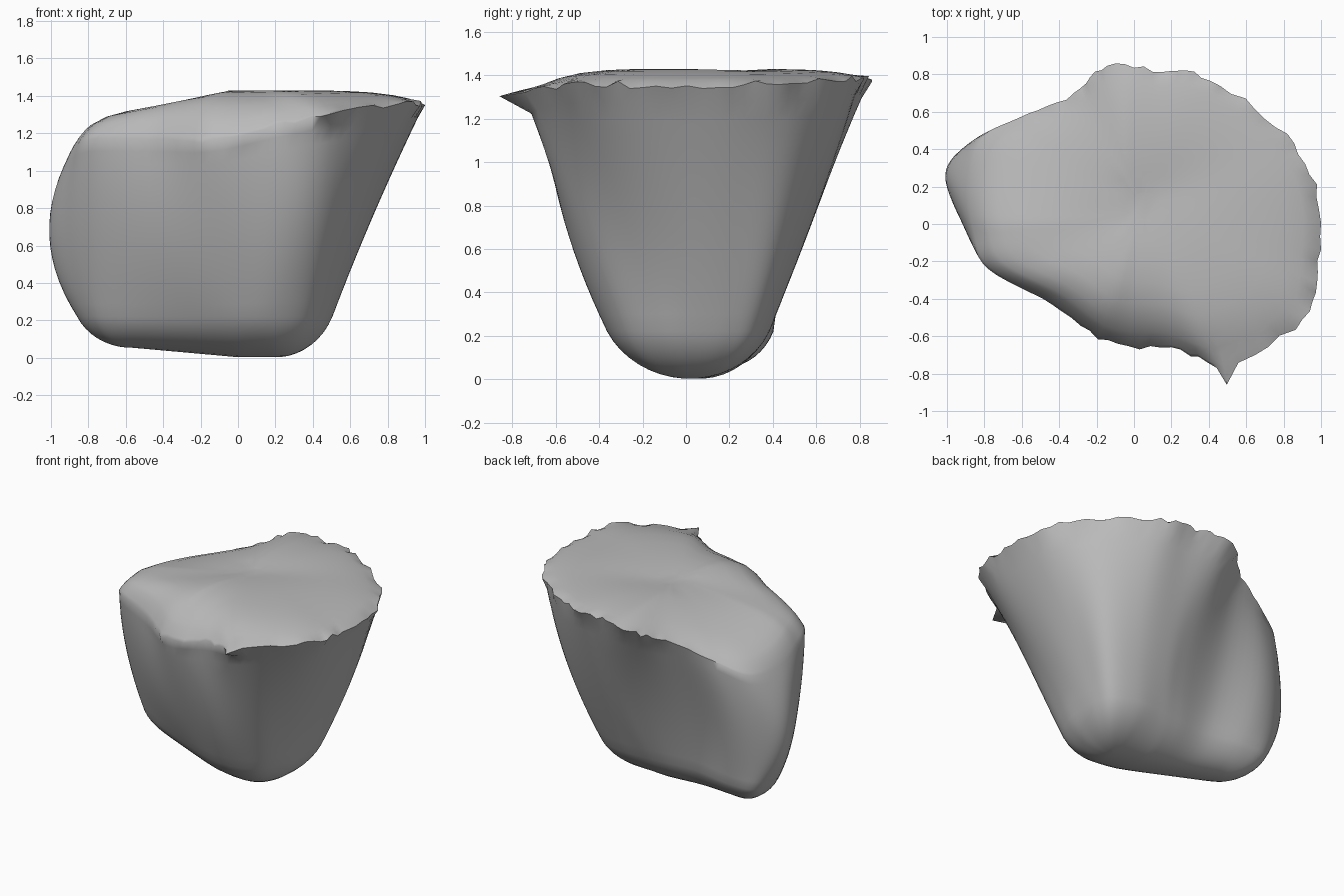
import bpy
import bmesh
import math
import random
from mathutils import Vector

random.seed(4)
if "Cube" in bpy.data.objects:
    bpy.data.objects.remove(bpy.data.objects["Cube"])

# Matching outline points of the rock at three levels, counter-clockwise from the left end
FOOT_Z, WAIST_Z = 0.22, 0.8
FOOT = [(-.86, .24), (-.81, .08), (-.68, -.04), (-.3, -.22), (0, -.34), (.2, -.36),
        (.37, -.29), (.47, -.12), (.5, .04), (.5, .2), (.45, .32), (.28, .38),
        (.08, .38), (-.08, .37), (-.32, .35), (-.62, .4), (-.81, .38)]
WAIST = [(-1, .25), (-.93, .03), (-.78, -.17), (-.4, -.4), (-.1, -.54), (.22, -.58),
         (.46, -.52), (.64, -.3), (.73, -.04), (.73, .22), (.65, .45), (.42, .58),
         (.18, .61), (-.02, .59), (-.35, .5), (-.7, .5), (-.91, .41)]
RIM = [(-.9, .21, 1.08), (-.87, -.04, 1.13), (-.78, -.24, 1.17), (-.43, -.43, 1.17),
       (-.14, -.63, 1.17), (.2, -.66, 1.25), (.5, -.74, 1.31), (.9, -.51, 1.36),
       (.99, -.2, 1.36), (.97, .21, 1.36), (.76, .52, 1.37), (.41, .77, 1.39),
       (.15, .81, 1.39), (-.14, .84, 1.37), (-.32, .69, 1.3), (-.61, .57, 1.18),
       (-.83, .45, 1.08)]
STEPS = 6


def smooth_loop(points):
    """Closed spline through the points."""
    count, loop = len(points), []
    for i in range(count):
        a, b, c, d = (Vector(points[(i + k) % count]) for k in (-1, 0, 1, 2))
        for s in range(STEPS):
            t = s / STEPS
            loop.append(b + (c - a) * t / 2
                        + (a * 2 - b * 5 + c * 4 - d) * t * t / 2
                        + (b * 3 - a - c * 3 + d) * t ** 3 / 2)
    return loop


def keel(p):
    """Nearest point on the slanting underside ridge."""
    x = min(max(p.x, -.57), .2)
    return Vector((x, .06 - .2 * x, .002 + .09 * max(0, -x)))


def crown(x, y):
    """Height of the upper surface, falling to the left and back, with a shallow valley."""
    valley = math.exp(-((y - .1 - .4 * x) / .18) ** 2 - (x / .4) ** 2)
    left = max(0, -x - .05)
    return 1.43 - left * (.2 + .3 * max(0, y)) - .02 * valley


def roughness(p):
    """Zero on the worn left end, one along the broken rim."""
    return min(1, max(0, (p.x + .6) * 2))


foot = [Vector((p.x, p.y, FOOT_Z)) for p in smooth_loop(FOOT)]
waist = [Vector((p.x, p.y, WAIST_Z)) for p in smooth_loop(WAIST)]
rim = smooth_loop(RIM)
rings = []

# Rounded underside, leaning in from the sides
START = math.radians(24)
for step in range(8):
    angle = START + math.radians(62) * (1 - step / 8)
    inset = math.cos(angle) / math.cos(START)
    drop = (math.sin(angle) - math.sin(START)) / (1 - math.sin(START))
    ring = []
    for p in foot:
        k = keel(p)
        q = k + (p - k) * inset
        q.z = FOOT_Z - (FOOT_Z - k.z) * drop
        ring.append(q)
    rings.append(ring)

# Flaring sides
LEVELS = 14
for step in range(LEVELS):
    t = step / LEVELS
    ring = []
    for a, b, c in zip(foot, waist, rim):
        z = FOOT_Z + (c.z - FOOT_Z) * t
        wa = (z - b.z) * (z - c.z) / ((a.z - b.z) * (a.z - c.z))
        wb = (z - a.z) * (z - c.z) / ((b.z - a.z) * (b.z - c.z))
        wc = (z - a.z) * (z - b.z) / ((c.z - a.z) * (c.z - b.z))
        ring.append(a * wa + b * wb + c * wc)
    rings.append(ring)

# Ragged rim with one spike at the front
ragged = []
for i, p in enumerate(rim):
    rough = roughness(p)
    out = Vector((p.x, p.y, 0)).normalized()
    q = p + out * random.uniform(-.012, .018) * rough
    q.z += random.uniform(-.022, .012) * rough
    q.y -= {0: .125, 1: .03}.get(abs(i - 6 * STEPS), 0)
    q.x = min(q.x, 1)
    ragged.append(q)
rings.append(ragged)

# Gently domed top, rounding over the left end
centre = Vector((.05, .1, 0))
for s in (.985, .96, .93, .9, .82, .7, .55, .4, .25, .1):
    ring = []
    for p, r in zip(rim, ragged):
        edge = r.lerp(p, min(1, (1 - s) * 12))
        q = centre + (edge - centre) * s
        lift = 1 - s ** (14 - 9 * roughness(p))
        q.z = edge.z * (1 - lift) + crown(q.x, q.y) * lift
        ring.append(q)
    rings.append(ring)

# Skin the rings
bm = bmesh.new()
loops = [[bm.verts.new(p) for p in ring] for ring in rings]
size = len(rim)
for low, high in zip(loops, loops[1:]):
    for i in range(size):
        j = (i + 1) % size
        bm.faces.new((low[i], low[j], high[j], high[i]))
bm.faces.new(list(reversed(loops[0])))
bm.faces.new(loops[-1])
bmesh.ops.triangulate(bm, faces=[f for f in bm.faces if len(f.verts) > 4])
bmesh.ops.recalc_face_normals(bm, faces=bm.faces)
mesh = bpy.data.meshes.new("rock")
bm.to_mesh(mesh)
bm.free()
rock = bpy.data.objects.new("rock", mesh)
bpy.context.collection.objects.link(rock)

# Plain grey stone
stone = bpy.data.materials.new("grey stone")
stone.use_nodes = True
colour = (.5, .5, .5, 1)
stone.diffuse_color = colour
stone.node_tree.nodes["Principled BSDF"].inputs["Base Color"].default_value = colour
mesh.materials.append(stone)

bpy.ops.object.select_all(action="DESELECT")
rock.select_set(True)
bpy.context.view_layer.objects.active = rock
bpy.ops.object.shade_smooth_by_angle(angle=math.radians(60))
